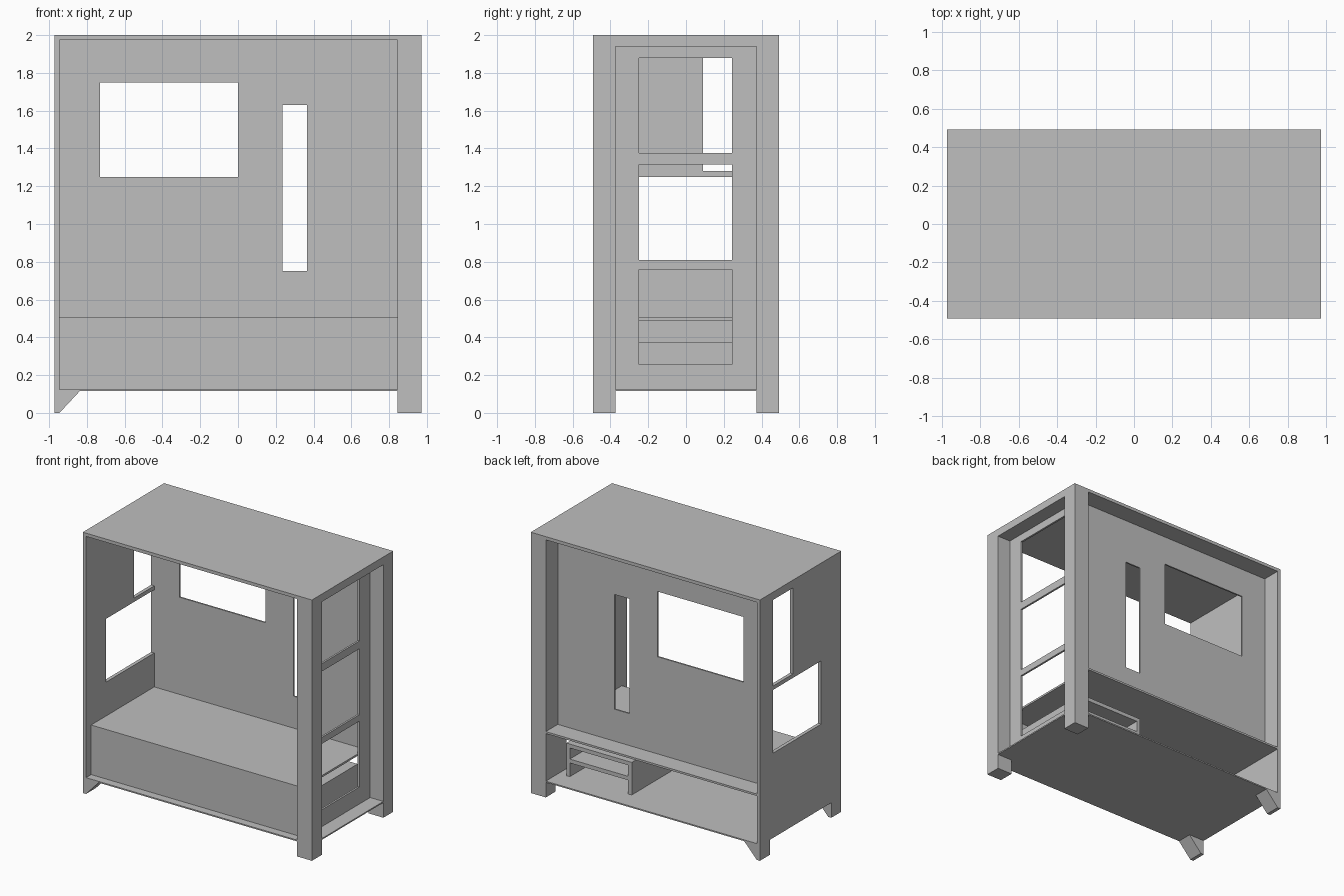
import bpy
import bmesh
from mathutils import Vector

if "Cube" in bpy.data.objects:
    bpy.data.objects.remove(bpy.data.objects["Cube"])

grey = bpy.data.materials.new("plain_grey")
grey.use_nodes = True
grey.diffuse_color = (0.52, 0.52, 0.52, 1)
grey.node_tree.nodes["Principled BSDF"].inputs["Base Color"].default_value = grey.diffuse_color


def finish(name, bm):
    bmesh.ops.recalc_face_normals(bm, faces=bm.faces)
    mesh = bpy.data.meshes.new(name)
    bm.to_mesh(mesh)
    bm.free()
    mesh.materials.append(grey)
    obj = bpy.data.objects.new(name, mesh)
    bpy.context.collection.objects.link(obj)
    return obj


def box(name, x, y, z):
    """Box from (low, high) ranges on each axis."""
    bm = bmesh.new()
    bmesh.ops.create_cube(bm, size=1)
    for v in bm.verts:
        v.co = Vector([(lo + hi) / 2 + c * (hi - lo) for c, (lo, hi) in zip(v.co, (x, y, z))])
    return finish(name, bm)


def panel(name, axis, depth, u, z, holes):
    """Upright board across the given axis, with rectangular holes (u0, u1, z0, z1)."""
    us = sorted({*u, *[h[0] for h in holes], *[h[1] for h in holes]})
    zs = sorted({*z, *[h[2] for h in holes], *[h[3] for h in holes]})
    middle = sum(depth) / 2
    bm = bmesh.new()
    for a, b in zip(us, us[1:]):
        for c, d in zip(zs, zs[1:]):
            cu, cz = (a + b) / 2, (c + d) / 2
            if any(h[0] < cu < h[1] and h[2] < cz < h[3] for h in holes):
                continue
            corners = [(a, c), (b, c), (b, d), (a, d)]
            bm.faces.new([bm.verts.new((middle, p, q) if axis == "x" else (p, middle, q))
                          for p, q in corners])
    bmesh.ops.remove_doubles(bm, verts=bm.verts, dist=0.0001)
    obj = finish(name, bm)
    mod = obj.modifiers.new("thickness", "SOLIDIFY")
    mod.thickness = depth[1] - depth[0]
    mod.offset = 0
    return obj


# Overall extents and main planes
W, D = 0.972, 0.492
left_in, post_in, post_y = -0.945, 0.845, 0.373
base_z, floor_z, bed_z, roof_z = 0.115, 0.125, 0.505, 1.975

# Shell
box("roof", (-W, W), (-D, D), (roof_z, 2))
box("base_board", (left_in, post_in), (-D, D), (base_z, floor_z))
box("base_ledge", (post_in, W), (-post_y, post_y), (base_z, floor_z))
box("ladder_header", (post_in, W), (-post_y, post_y), (1.94, roof_z))
panel("window_end_panel", "x", (-W, left_in), (-D, D), (base_z, roof_z),
      [(-0.25, 0.335, 0.765, 1.25), (0.09, 0.335, 1.28, 1.94)])
panel("back_wall", "y", (0.335, 0.347), (left_in, post_in), (bed_z, roof_z),
      [(-0.73, 0, 1.25, 1.75), (0.235, 0.365, 0.75, 1.63)])

# Ladder end: three equal openings split by rungs
panel("ladder_panel", "x", (post_in, 0.86), (-post_y, post_y), (floor_z, 1.94),
      [(-0.248, 0.244, low, low + 0.505) for low in (0.255, 0.81, 1.375)])

# Bed platform
box("bed_board", (left_in, post_in), (-0.43, D), (0.49, bed_z))
box("bed_front", (left_in, post_in), (-0.43, -0.418), (floor_z, 0.49))

# Posts on the ladder end, wedge feet on the window end
for side, word in ((-1, "front"), (1, "back")):
    y = sorted((side * post_y, side * D))
    box(word + "_post", (post_in, W), y, (0, roof_z))
    foot = bmesh.new()
    ends = [foot.faces.new([foot.verts.new((x, yy, z)) for x, z in
                            ((-W, 0), (left_in, 0), (-0.838, base_z), (-W, base_z))])
            for yy in y]
    bmesh.ops.bridge_loops(foot, edges=[e for f in ends for e in f.edges])
    finish(word + "_foot", foot)

# Storage shelf under the bed
shelf_y, t = (-0.418, 0.336), 0.03
box("shelf_left_side", (0.78 - t, 0.78), shelf_y, (floor_z, 0.375))
box("shelf_right_side", (0.225, 0.225 + t), shelf_y, (floor_z, 0.375))
for name, top in (("shelf_top", 0.375), ("shelf_middle", 0.26)):
    box(name, (0.225 + t, 0.78 - t), shelf_y, (top - t, top))
